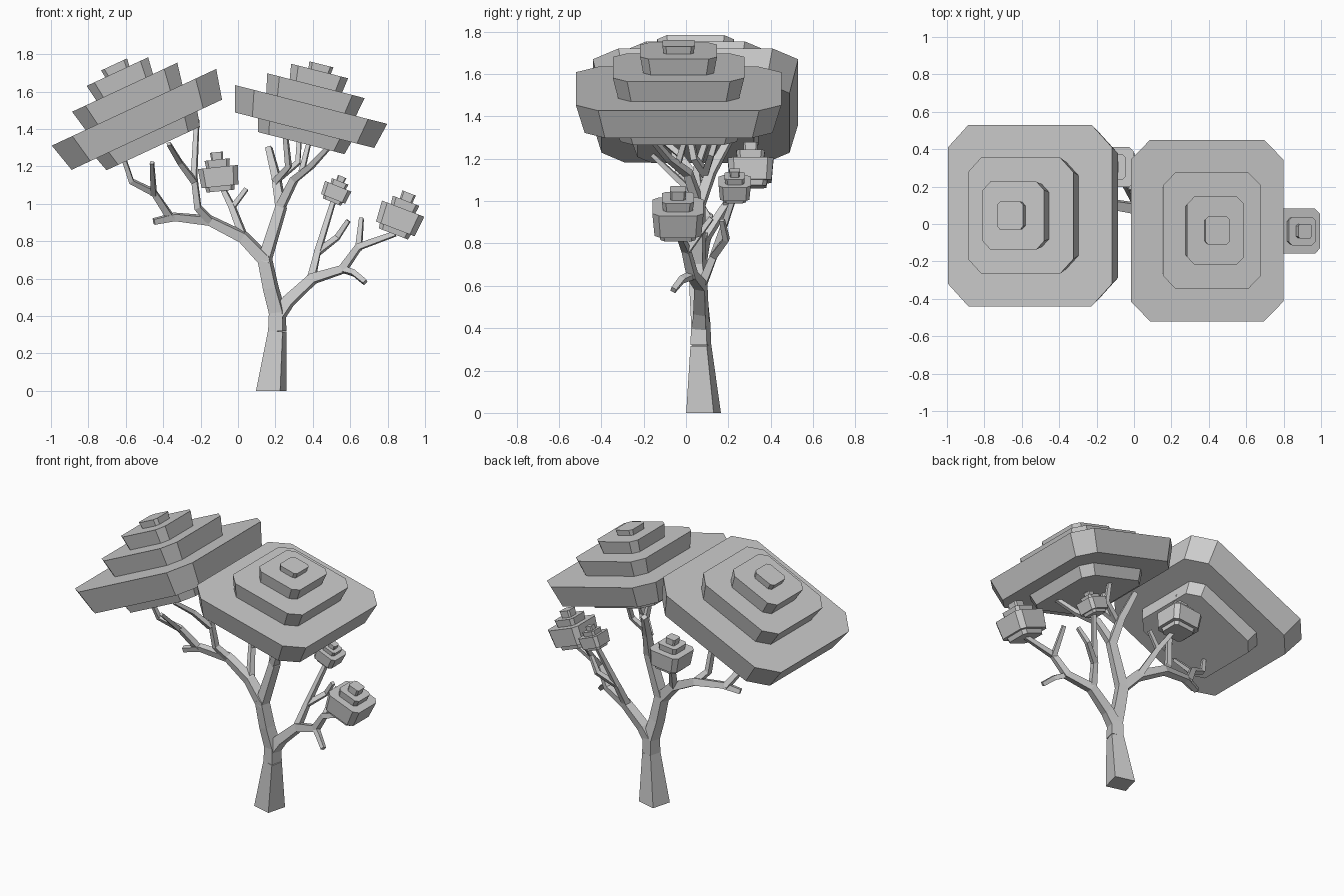
import bpy
from math import radians, cos, sin
from mathutils import Vector, Matrix


def make_object(name, verts, faces):
    mesh = bpy.data.meshes.new(name)
    mesh.from_pydata(verts, [], faces)
    obj = bpy.data.objects.new(name, mesh)
    bpy.context.collection.objects.link(obj)
    return obj


def loft(rings):
    """Stacked rings of equal size -> closed solid."""
    n = len(rings[0])
    verts = [v for r in rings for v in r]
    faces = [tuple(reversed(range(n))), tuple(range(len(verts) - n, len(verts)))]
    for k in range(0, len(verts) - n, n):
        for i in range(n):
            j = (i + 1) % n
            faces.append((k + i, k + j, k + n + j, k + n + i))
    return verts, faces


def limb(name, r0, r1, *points):
    """Four-sided limb through points, half width tapering r0 -> r1."""
    pts = [Vector(p) for p in points]
    last = len(pts) - 1
    rings = []
    for i, p in enumerate(pts):
        t = Vector()
        if i > 0:
            t += (p - pts[i - 1]).normalized()
        if i < last:
            t += (pts[i + 1] - p).normalized()
        if p.z == 0:
            t = Vector((0, 0, 1))
        a = Vector((0, 1, 0)).cross(t).normalized()
        b = t.normalized().cross(a)
        h = (r0 + (r1 - r0) * i / last) * 2 ** 0.5
        angles = [radians(90 * k - 150) for k in range(4)]
        rings.append([p + (a * cos(g) + b * sin(g)) * h for g in angles])
    return make_object(name, *loft(rings))


def octagon(hx, hy, z):
    c = 0.25 * min(hx, hy)
    quarter = [(hx, hy - c), (hx - c, hy)]
    half = quarter + [(-x, y) for x, y in reversed(quarter)]
    return [Vector((x, y, z)) for x, y in half + [(-x, -y) for x, y in half]]


def canopy(name, origin, tilt, hx, hy, height, layers):
    """Stepped foliage; layers are (width share, bottom, top)."""
    verts, faces = [], []
    for w, z0, z1 in layers:
        v, f = loft([octagon(hx * w * 0.915, hy * w * 0.915, z0 * height),
                     octagon(hx * w, hy * w, z1 * height)])
        faces += [tuple(i + len(verts) for i in q) for q in f]
        verts += v
    m = Matrix.Translation(origin) @ Matrix.Rotation(radians(tilt), 4, 'Y')
    return make_object(name, [m @ v for v in verts], faces)


# Large crowns
CROWN = [(0.62, -1.5, -0.95), (1, -1, 0), (0.64, -0.05, 0.73),
         (0.374, 0.68, 1.3), (0.158, 1.25, 1.56)]
canopy("left_crown", (-0.556, 0.045, 1.516), -25, 0.485, 0.485, 0.162, CROWN)
canopy("right_crown", (0.391, -0.035, 1.531), 14.3, 0.42, 0.485, 0.142, CROWN)

# Small leaf clusters
CLUSTER = [(0.75, -0.72, -0.4), (1, -0.48, 0.48), (0.63, 0.45, 0.85), (0.32, 0.8, 1.22)]
for name, origin, tilt, s in (
        ("middle_cluster", (-0.102, 0.305, 1.145), -6, 0.108),
        ("inner_cluster", (0.522, 0.23, 1.06), 22, 0.076),
        ("outer_cluster", (0.862, -0.038, 0.92), 21, 0.121)):
    canopy(name, origin, tilt, s, s, s, CLUSTER)

# Trunk and main fork
limb("trunk", 0.067, 0.04, (0.178, 0.083, 0), (0.21, 0.07, 0.32))
limb("trunk_fork", 0.04, 0.032, (0.21, 0.07, 0.32), (0.21, 0.07, 0.42),
     (0.175, 0.06, 0.55), (0.14, 0.055, 0.72))
limb("left_limb", 0.032, 0.015, (0.145, 0.055, 0.7), (0.03, 0.08, 0.82),
     (-0.15, 0.11, 0.91), (-0.34, 0.09, 0.93), (-0.45, 0.06, 0.905))
limb("right_limb", 0.034, 0.013, (0.212, 0.07, 0.4), (0.27, 0.07, 0.48),
     (0.4, 0.07, 0.6), (0.56, 0.03, 0.65), (0.645, 0, 0.77), (0.84, -0.03, 0.84))
limb("centre_limb", 0.031, 0.016, (0.14, 0.055, 0.69), (0.23, 0.06, 0.98),
     (0.205, 0.12, 1.14), (0.165, 0.21, 1.3))

# Branches under the right crown
limb("right_crown_branch", 0.023, 0.011, (0.225, 0.06, 0.98), (0.3, 0.01, 1.13),
     (0.39, -0.08, 1.2), (0.52, -0.2, 1.34))
limb("right_crown_twig_a", 0.018, 0.012, (0.2, 0.1, 1.12), (0.27, 0.04, 1.2), (0.25, 0, 1.4))
limb("right_crown_twig_b", 0.016, 0.011, (0.21, 0.09, 1.13), (0.32, 0.12, 1.22), (0.33, 0.17, 1.38))
limb("right_crown_twig_c", 0.014, 0.01, (0.34, -0.04, 1.17), (0.39, 0.02, 1.37))

# Branches under the left crown
limb("left_crown_branch", 0.019, 0.011, (-0.36, 0.09, 0.925), (-0.45, 0.02, 1.06),
     (-0.57, -0.03, 1.12), (-0.61, -0.06, 1.24))
limb("left_crown_stem", 0.02, 0.012, (-0.14, 0.11, 0.9), (-0.215, 0.07, 0.98),
     (-0.235, 0.05, 1.15), (-0.22, 0.15, 1.45))
limb("left_crown_twig_a", 0.014, 0.01, (-0.45, 0.02, 1.05), (-0.46, -0.16, 1.22))
limb("left_crown_twig_b", 0.016, 0.011, (-0.235, 0.04, 1.12), (-0.31, -0.03, 1.22), (-0.37, -0.15, 1.32))

# Branches carrying the small clusters, and bare stubs
limb("middle_branch", 0.02, 0.012, (0.035, 0.08, 0.81), (-0.03, 0.19, 0.98), (-0.1, 0.3, 1.12))
limb("middle_stub", 0.013, 0.011, (-0.03, 0.19, 0.98), (0.045, 0.2, 1.08))
limb("inner_branch", 0.02, 0.011, (0.39, 0.07, 0.59), (0.425, 0.13, 0.74),
     (0.53, 0.19, 0.82), (0.59, 0.17, 0.91))
limb("inner_stem", 0.016, 0.012, (0.425, 0.13, 0.74), (0.515, 0.23, 1.03))
limb("lower_stub", 0.016, 0.013, (0.56, 0.03, 0.65), (0.62, -0.02, 0.63), (0.68, -0.06, 0.58))
limb("upper_stub", 0.016, 0.011, (0.645, 0, 0.76), (0.66, 0.12, 0.92))
